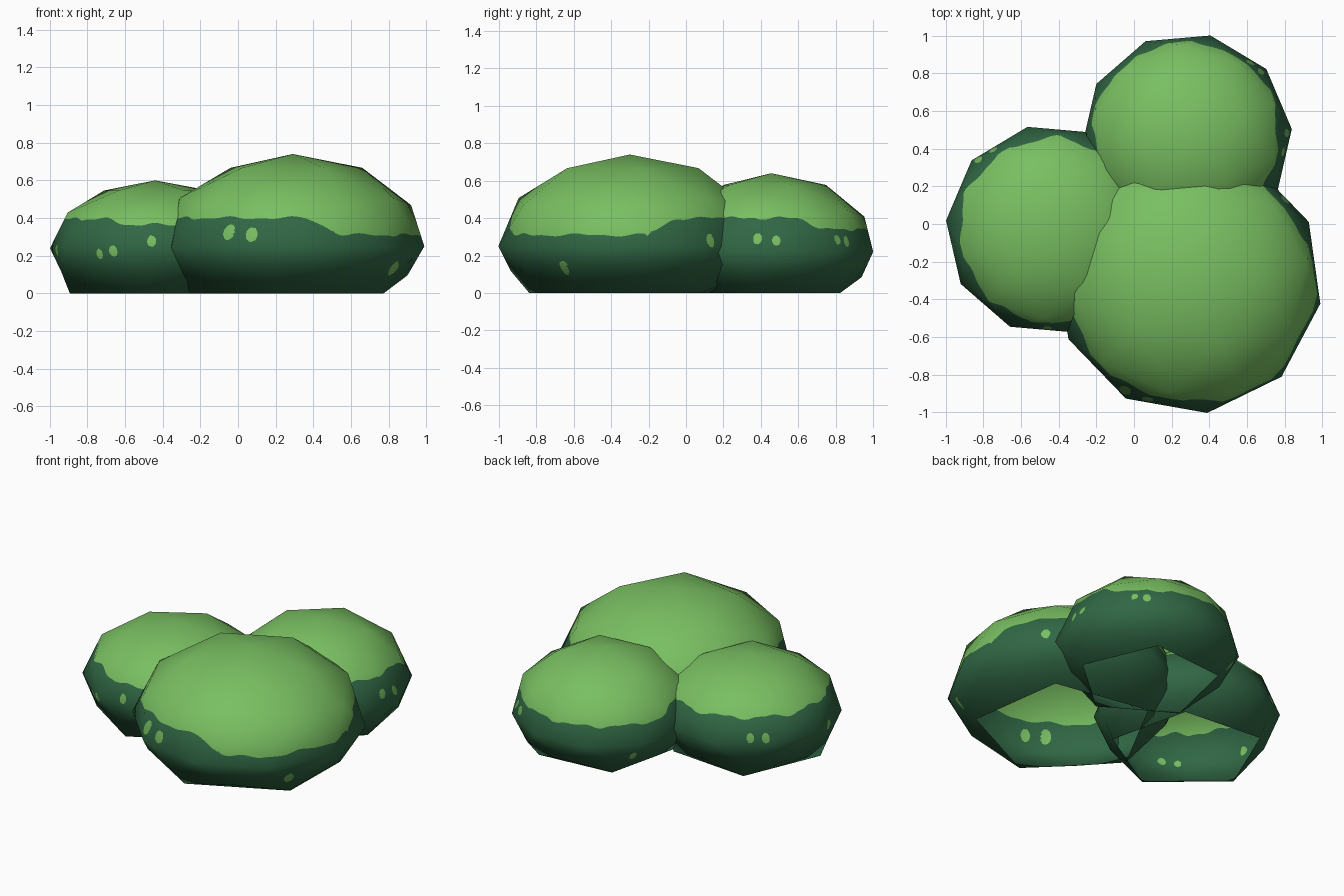
import bpy, bmesh, math
from mathutils import Vector

if "Cube" in bpy.data.objects:
    bpy.data.objects.remove(bpy.data.objects["Cube"])


def material(name, rgb):
    m = bpy.data.materials.new(name)
    m.diffuse_color = (*rgb, 1)
    m.use_nodes = True
    m.node_tree.nodes["Principled BSDF"].inputs["Base Color"].default_value = m.diffuse_color
    return m


LIGHT = material("light leaf green", (0.19, 0.52, 0.12))
DARK = material("dark leaf green", (0.03, 0.135, 0.058))


def turn(a, b):
    """Signed difference of two angles in degrees."""
    return (a - b + 180) % 360 - 180


def blob(name, cx, cy, r, mid, top, spin, foot, high, dip, spots):
    """Low-poly leaf clump, open below. dip = (angle, half width, depth) of the
    colour edge; spots = (angle, height, size)."""
    bm = bmesh.new()
    bmesh.ops.create_icosphere(bm, subdivisions=2, radius=1)
    # open underside
    bmesh.ops.delete(bm, geom=[v for v in bm.verts if v.co.z < -0.95], context='VERTS')
    # shape: domed above the middle, squashed and widened below it
    s, c = math.sin(math.radians(spin)), math.cos(math.radians(spin))
    for v in bm.verts:
        x, y, z = v.co
        k = r
        if z < -0.8:
            k = r * foot / math.hypot(x, y)
        elif z < -0.4:
            k = r * 1.02
        z = mid + z * ((top - mid) if z > 0 else mid / 0.851)
        v.co = (k * (x * c - y * s), k * (x * s + y * c), max(z, 0))
    # fine flat grid so the colour edge can be cut in
    bmesh.ops.subdivide_edges(bm, edges=bm.edges[:], cuts=15, use_grid_fill=True)

    def field(p):
        """Positive where light green."""
        a = math.degrees(math.atan2(p.y, p.x))
        d = abs(turn(a, dip[0])) - dip[1]
        t = min(max(0.5 - d / 20, 0), 1)
        edge = high - dip[2] * t * t * (3 - 2 * t)
        edge += 0.006 * math.sin(math.radians(a * 11)) + 0.004 * math.sin(math.radians(a * 23))
        f = p.z - edge
        for sa, sz, size in spots:
            f = max(f, size - math.hypot(math.radians(turn(a, sa)) * r, (p.z - sz) * 0.85))
        return f

    # cut faces along the colour edge
    val = {v: field(v.co) for v in bm.verts}
    cuts = []
    for e in bm.edges[:]:
        a, b = e.verts
        if val[a] * val[b] < 0:
            t = val[a] / (val[a] - val[b])
            if 0.02 < t < 0.98:
                cuts.append(bmesh.utils.edge_split(e, a, t)[1])
    bmesh.ops.connect_verts(bm, verts=cuts)
    for f in bm.faces:
        f.material_index = 0 if field(f.calc_center_median()) > 0 else 1
        f.smooth = True

    me = bpy.data.meshes.new(name)
    bm.to_mesh(me)
    bm.free()
    me.materials.append(LIGHT)
    me.materials.append(DARK)
    # smooth rounded shading over the flat grid
    normals = []
    for v in me.vertices:
        dz = v.co.z - mid
        h = (top - mid) if dz > 0 else mid * 1.35
        normals.append(Vector((v.co.x / r**2, v.co.y / r**2, dz / h**2)).normalized())
    me.normals_split_custom_set_from_vertices(normals)
    ob = bpy.data.objects.new(name, me)
    ob.location = (cx, cy, 0)
    bpy.context.collection.objects.link(ob)


# three overlapping clumps of the bush
blob("front_clump", 0.29, -0.30, 0.71, 0.25, 0.74, 8, 0.77, 0.40, (-30, 45, 0.09),
     [(-120, 0.325, 0.036), (-109, 0.312, 0.034), (-33, 0.135, 0.032),
      (40, 0.28, 0.03), (8, 0.335, 0.022)])
blob("back_clump", 0.28, 0.455, 0.56, 0.22, 0.64, 23, 0.77, 0.40, (100, 75, 0.06),
     [(-8, 0.29, 0.026), (3, 0.28, 0.024), (42, 0.285, 0.022), (50, 0.275, 0.026),
      (145, 0.13, 0.026)])
blob("left_clump", -0.44, -0.03, 0.56, 0.24, 0.60, 13, 0.83, 0.395, (-90, 25, 0.03),
     [(-124, 0.208, 0.023), (-114, 0.225, 0.026), (-92, 0.277, 0.026),
      (126, 0.28, 0.025), (136, 0.28, 0.025), (190, 0.23, 0.026)])
